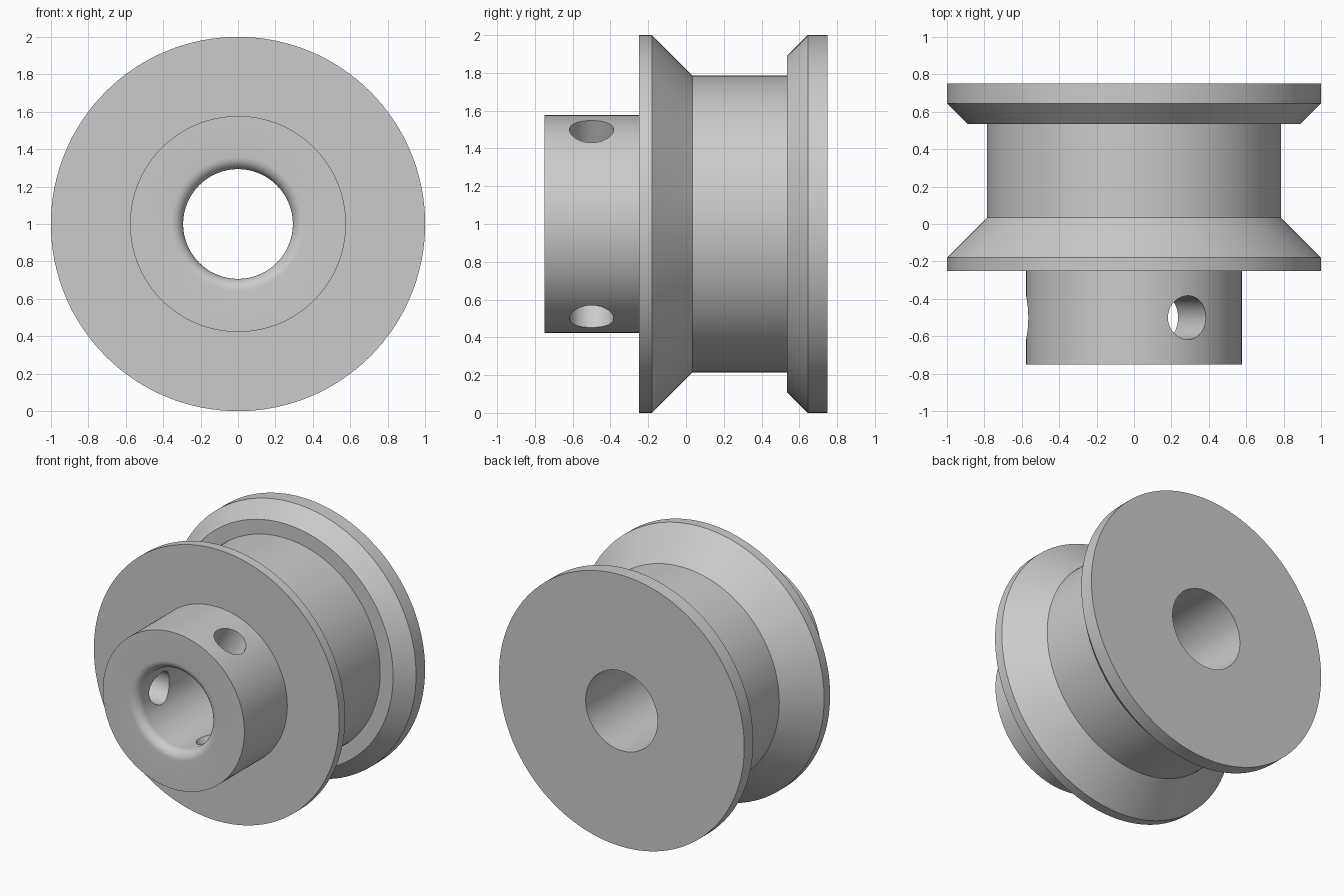
import bpy, bmesh, math
from mathutils import Vector, Matrix

cube = bpy.data.objects.get("Cube")
if cube:
    bpy.data.objects.remove(cube, do_unlink=True)

SIDES = 128
BORE, FILLET = 0.293, 0.065
FRONT, BACK, HUB_END = -0.75, 0.75, -0.25
HUB_R, HOLE_R = 0.577, 0.117

grey = bpy.data.materials.new("light grey")
grey.use_nodes = True
grey.diffuse_color = (0.6, 0.6, 0.6, 1)
grey.node_tree.nodes["Principled BSDF"].inputs["Base Color"].default_value = (0.6, 0.6, 0.6, 1)


def finish(bm, name):
    mesh = bpy.data.meshes.new(name)
    bm.to_mesh(mesh)
    bm.free()
    obj = bpy.data.objects.new(name, mesh)
    obj.data.materials.append(grey)
    bpy.context.collection.objects.link(obj)
    return obj


def lathe(name, profile):
    """Spin a closed (radius, y) profile around the horizontal axle."""
    bm = bmesh.new()
    verts = [bm.verts.new((r, y, 1)) for r, y in profile]
    edges = [bm.edges.new((v, verts[i - 1])) for i, v in enumerate(verts)]
    bmesh.ops.spin(bm, geom=verts + edges, cent=(0, 0, 1), axis=(0, 1, 0),
                   angle=math.tau, steps=SIDES)
    bmesh.ops.remove_doubles(bm, verts=bm.verts[:], dist=1e-4)
    bmesh.ops.recalc_face_normals(bm, faces=bm.faces[:])
    return finish(bm, name)


# Rounded mouth of the bore, from the front face inwards
mouth = []
for i in range(9):
    a = math.pi / 2 * i / 8
    mouth.append((BORE + FILLET * (1 - math.sin(a)),
                  FRONT + FILLET * (1 - math.cos(a))))

# Hub, front flange, groove, back flange
outline = [(BORE, BACK), (1, BACK), (1, 0.645), (0.89, 0.535), (0.785, 0.535),
           (0.785, 0.035), (1, -0.18), (1, HUB_END), (HUB_R, HUB_END), (HUB_R, FRONT)]
pulley = lathe("pulley_wheel", outline + mouth)

# Three set-screw holes through the hub wall
for k in range(3):
    a = math.radians(60 + 120 * k)
    out = Vector((math.cos(a), 0, math.sin(a)))
    bm = bmesh.new()
    bmesh.ops.create_cone(bm, cap_ends=True, segments=48, radius1=HOLE_R,
                          radius2=HOLE_R, depth=0.7)
    place = Matrix.Translation(Vector((0, -0.5, 1)) + out * 0.45)
    bm.transform(place @ out.to_track_quat('Z', 'Y').to_matrix().to_4x4())
    cutter = finish(bm, "screw_hole_cutter")
    cutter.hide_render = True
    cut = pulley.modifiers.new("screw_hole", 'BOOLEAN')
    cut.operation = 'DIFFERENCE'
    cut.solver = 'EXACT'
    cut.object = cutter
    bpy.context.view_layer.objects.active = pulley
    bpy.ops.object.modifier_apply(modifier=cut.name)
    bpy.data.objects.remove(cutter, do_unlink=True)

# Smooth round surfaces with crisp rims
bpy.ops.object.select_all(action='DESELECT')
pulley.select_set(True)
bpy.context.view_layer.objects.active = pulley
bpy.ops.object.shade_smooth_by_angle(angle=math.radians(30))
